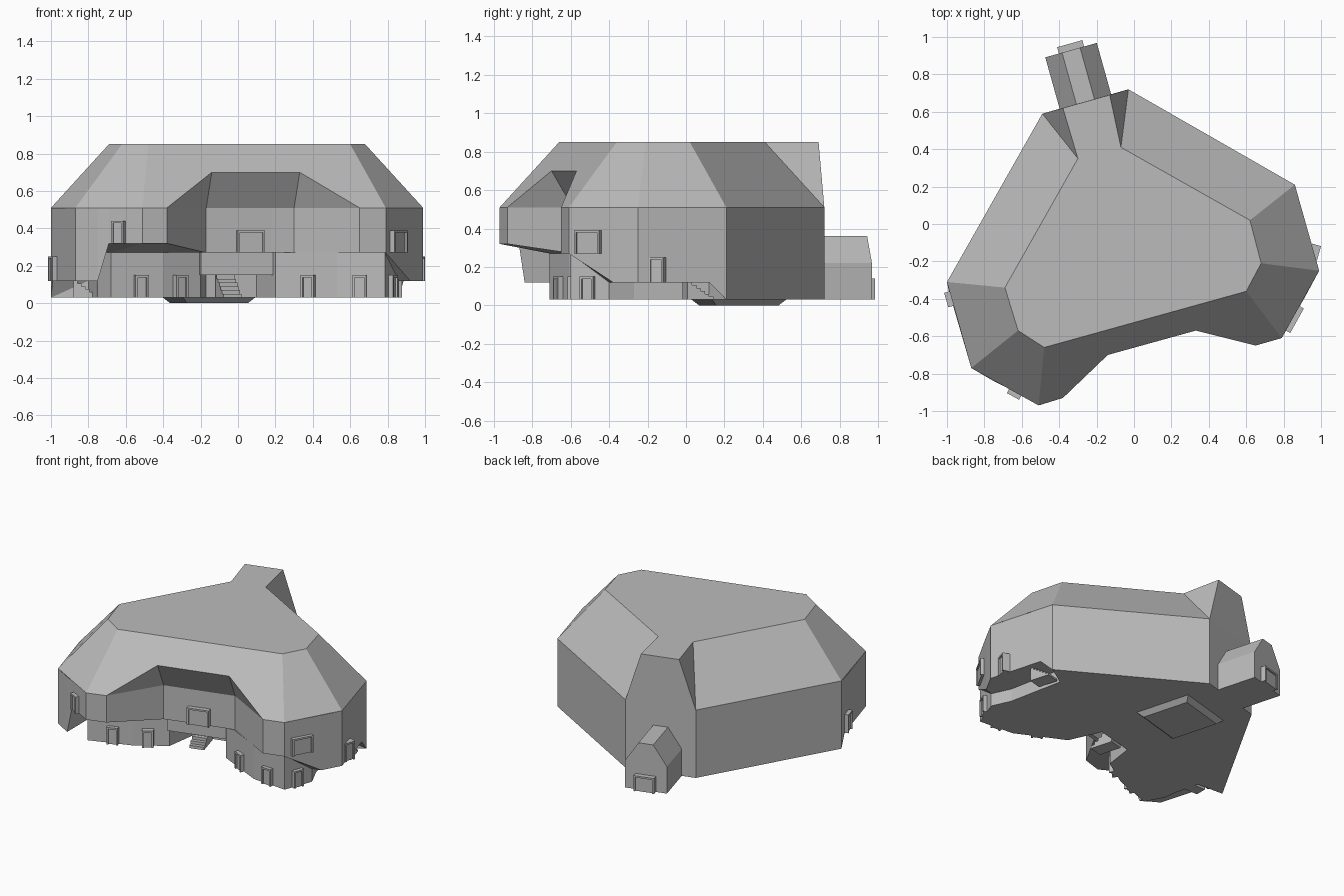
import bpy
import bmesh
from math import radians
from mathutils import Matrix, Vector

default_cube = bpy.data.objects.get("Cube")
if default_cube:
    bpy.data.objects.remove(default_cube, do_unlink=True)

grey = bpy.data.materials.new("plain grey")
grey.use_nodes = True
colour = (0.5, 0.5, 0.5, 1)
grey.diffuse_color = colour
grey.node_tree.nodes["Principled BSDF"].inputs["Base Color"].default_value = colour

GROUND, EAVE, TOP, NOTCH = 0.03, 0.51, 0.85, 0.70
TURN = 15.6  # the plan is turned by this angle


def finish(name, bm):
    """Turn a bmesh into a grey flat-shaded object."""
    bmesh.ops.remove_doubles(bm, verts=bm.verts, dist=0.0005)
    bmesh.ops.recalc_face_normals(bm, faces=bm.faces)
    mesh = bpy.data.meshes.new(name)
    bm.to_mesh(mesh)
    bm.free()
    mesh.materials.append(grey)
    obj = bpy.data.objects.new(name, mesh)
    bpy.context.collection.objects.link(obj)
    return obj


def add_box(bm, place, x, y, z, w, d, h):
    """Box standing on z, in the local frame given by place."""
    matrix = place @ Matrix.Translation((x, y, z + h / 2)) @ Matrix.Diagonal((w, d, h, 1))
    bmesh.ops.create_cube(bm, size=1, matrix=matrix)


def frame_at(x, y, angle):
    """Local frame whose -y axis is the outward direction at angle zero."""
    return Matrix.Translation((x, y, 0)) @ Matrix.Rotation(radians(angle), 4, "Z")


def doorway(name, x, y, angle, z, w, h):
    """Two jambs, a lintel and a door leaf set slightly back."""
    bm = bmesh.new()
    place = frame_at(x, y, angle)
    jamb = 0.012
    for side in (-1, 1):
        add_box(bm, place, side * (w - jamb) / 2, 0, z, jamb, 0.05, h)
    add_box(bm, place, 0, 0, z + h - jamb, w - jamb, 0.05, jamb)
    add_box(bm, place, 0, 0, z, w - jamb, 0.03, h - jamb)
    finish(name, bm)


def staircase(name, x, y, angle, width, run, rise, count=6):
    """Solid steps climbing along local y."""
    bm = bmesh.new()
    place = frame_at(x, y, angle)
    tread = run / count
    for i in range(count):
        add_box(bm, place, 0, (i + 0.5) * tread, GROUND, width, tread, rise * (i + 1) / count)
    finish(name, bm)


# Roof: flat top, steep slopes, a gable at the back and a notch at the front
points = {}


def level(names, z, coords):
    for name, (x, y) in zip(names, coords):
        points[name] = (x, y, z)


level("ABCDEFGHIJKL", EAVE, [
    (-.49, .59), (-.03, .72), (.86, .21), (.99, -.25), (.79, -.61), (.65, -.65),
    (.30, -.46), (-.17, -.59), (-.38, -.93), (-.51, -.97), (-.87, -.77), (-1, -.31)])
level("abcdefghij", TOP, [
    (-.30, .35), (-.07, .41), (.62, .02), (.68, -.21), (.60, -.36),
    (-.48, -.66), (-.62, -.57), (-.69, -.34), (-.38, .62), (-.13, .69)])
level("xy", NOTCH, [(.33, -.57), (-.14, -.70)])

bm = bmesh.new()
corner = {name: bm.verts.new(co) for name, co in points.items()}
slopes = "iahgfedcbj haAL aiA jbB bcCB cdDC deED feEFxyIJ gfJK hgKL"
gable_and_soffits = "ABji xyHG IyH FGx"
for names in (slopes + " " + gable_and_soffits).split():
    bm.faces.new([corner[n] for n in names])
finish("roof", bm)

# Walls: upper storey plan and its lower edge, then the set-back lower storey and its head
plan = [
    (-.49, .59, .03, -.49, .59, .03),
    (-.03, .72, .03, -.03, .72, .03),
    (.86, .21, .03, .86, .21, .03),
    (.885, .12, .12, .72, .12, .12),
    (.99, -.25, .12, .80, -.27, .12),
    (.92, -.38, .12, .86, -.40, .12),
    (.79, -.61, .27, .785, -.60, .27),
    (.65, -.65, .27, .53, -.58, .27),
    (.30, -.46, .27, .20, -.42, .27),
    (.18, -.49, .27, .10, -.20, .27),
    (-.10, -.57, .27, -.17, -.27, .27),
    (-.17, -.59, .27, -.20, -.48, .27),
    (-.38, -.93, .32, -.40, -.61, .27),
    (-.51, -.97, .32, -.68, -.71, .27),
    (-.69, -.87, .32, -.74, -.60, .27),
    (-.75, -.84, .12, -.75, -.58, .12),
    (-.87, -.77, .12, -.76, -.50, .12),
    (-.99, -.36, .12, -.80, -.32, .12),
    (-1, -.31, .03, -1, -.31, .03),
]
bm = bmesh.new()
rings = [[], [], [], []]
for ox, oy, oz, lx, ly, lz in plan:
    column = [(ox, oy, EAVE), (ox, oy, oz), (lx, ly, lz), (lx, ly, GROUND)]
    for ring, co in zip(rings, column):
        ring.append(bm.verts.new(co))
for upper, lower in zip(rings, rings[1:]):
    for i in range(len(plan)):
        k = (i + 1) % len(plan)
        bm.faces.new((upper[i], upper[k], lower[k], lower[i]))
bm.faces.new(rings[-1])
finish("walls", bm)

# Back annex: a short wing with a flat-topped gable profile
bm = bmesh.new()
place = frame_at(-.26, .655, TURN)
profile = [(-.143, GROUND), (-.143, .22), (-.05, .36), (.05, .36), (.143, .22), (.143, GROUND)]
ends = [[bm.verts.new(place @ Vector((x, y, z))) for x, z in profile] for y in (-.03, .285)]
for end in ends:
    bm.faces.new(end)
for i in range(len(profile)):
    k = (i + 1) % len(profile)
    bm.faces.new((ends[0][i], ends[0][k], ends[1][k], ends[1][i]))
finish("back_annex", bm)

# Shallow sump under the floor, narrower at the bottom
bm = bmesh.new()
add_box(bm, frame_at(-.155, .275, TURN), 0, 0, 0, .40, .40, GROUND)
middle = Vector((-.155, .275, 0))
for v in bm.verts:
    if v.co.z < GROUND / 2:
        v.co = middle + (v.co - middle) * 0.84
finish("floor_sump", bm)

# Bridge over the front passage
bm = bmesh.new()
add_box(bm, frame_at(-.01, -.44, TURN), 0, 0, .15, .40, .03, .12)
finish("passage_bridge", bm)

# Stairs in the passage and below the two side overhangs
staircase("passage_stairs", -.03, -.42, TURN, .10, .16, .12)
staircase("left_stairs", .79, .13, 180 + TURN, .10, .14, .09)
staircase("right_stairs", -.75, -.38, 90, .08, .13, .09)

# Upper doors
doorway("right_side_door", -.98, -.40, -74, .12, .08, .13)
doorway("right_wing_door", -.635, -.90, -29, .32, .075, .12)
doorway("front_balcony_door", .065, -.53, TURN, .27, .15, .12)
doorway("left_wing_door", .85, -.505, 61, .27, .15, .12)
doorway("left_side_door", .965, -.15, 74, .12, .08, .13)

# Ground floor doors
for name, x, y, angle in (
        ("right_wing_lower_door", -.52, -.655, 20),
        ("passage_side_door", -.31, -.565, 33),
        ("left_inner_door", .38, -.51, -26),
        ("left_front_door", .65, -.59, -4),
        ("left_outer_door", .82, -.51, 69)):
    doorway(name, x, y, angle, GROUND, .075, .12)
doorway("annex_door", -.337, .94, 180 + TURN, GROUND, .14, .11)
